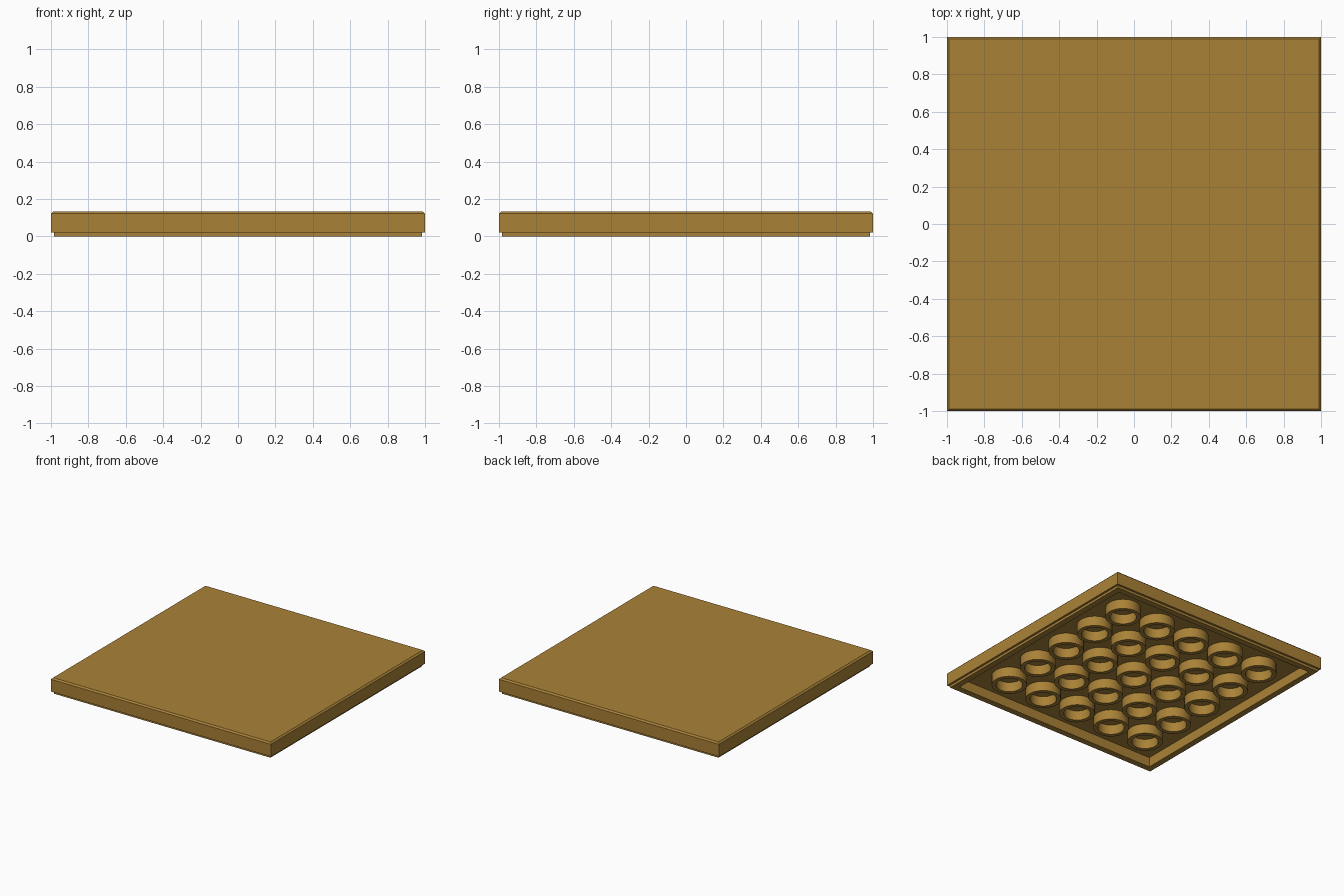
import bpy, bmesh, math

cube = bpy.data.objects.get("Cube")
if cube:
    bpy.data.objects.remove(cube, do_unlink=True)

gold = bpy.data.materials.new("dull_gold")
gold.use_nodes = True
colour = (0.40, 0.222, 0.038, 1)
gold.diffuse_color = colour
gold.node_tree.nodes["Principled BSDF"].inputs["Base Color"].default_value = colour

HALF = 1.0        # half width of the tile
HEIGHT = 0.133
CEILING = 0.08    # underside of the top plate
PITCH = 1 / 3     # spacing of the tubes


def lathe(name, profile, sides, closed=False):
    """Join rings of (radius, z) with the given number of sides; cap open ends."""
    bm = bmesh.new()
    rings = []
    for radius, z in profile:
        ring = []
        for i in range(sides):
            a = math.tau * (i + 0.5) / sides
            ring.append(bm.verts.new((radius * math.cos(a), radius * math.sin(a), z)))
        rings.append(ring)
    pairs = list(zip(rings, rings[1:]))
    if closed:
        pairs.append((rings[-1], rings[0]))
    for low, high in pairs:
        for i in range(sides):
            j = (i + 1) % sides
            bm.faces.new((low[i], low[j], high[j], high[i]))
    if not closed:
        bm.faces.new(rings[0])
        bm.faces.new(rings[-1])
    bmesh.ops.recalc_face_normals(bm, faces=bm.faces)
    mesh = bpy.data.meshes.new(name)
    bm.to_mesh(mesh)
    bm.free()
    mesh.materials.append(gold)
    return mesh


def place(name, mesh, x=0, y=0):
    obj = bpy.data.objects.new(name, mesh)
    obj.location = (x, y, 0)
    bpy.context.collection.objects.link(obj)
    return obj


# Hollow square tile: top bevel, outer wall, bottom groove, rim and cavity
square_profile = [
    (HALF - 0.012, HEIGHT), (HALF, HEIGHT - 0.012),
    (HALF, 0.02), (HALF - 0.017, 0.02), (HALF - 0.017, 0),
    (HALF - 0.067, 0), (HALF - 0.067, CEILING),
]
root2 = math.sqrt(2)
place("tile_body", lathe("tile_body", [(r * root2, z) for r, z in square_profile], 4))

# Grid of hollow tubes under the top plate
tube = lathe("tube", [(0.133, 0), (0.133, CEILING + 0.005),
                      (0.1, CEILING + 0.005), (0.1, 0)], 32, closed=True)
tubes = [place(f"tube_{row}_{col}", tube, (col - 2) * PITCH, (row - 2) * PITCH)
         for row in range(5) for col in range(5)]

# Smooth the round walls and keep the rims sharp
bpy.ops.object.select_all(action="DESELECT")
tubes[0].select_set(True)
bpy.context.view_layer.objects.active = tubes[0]
bpy.ops.object.shade_smooth_by_angle(angle=math.radians(35))
